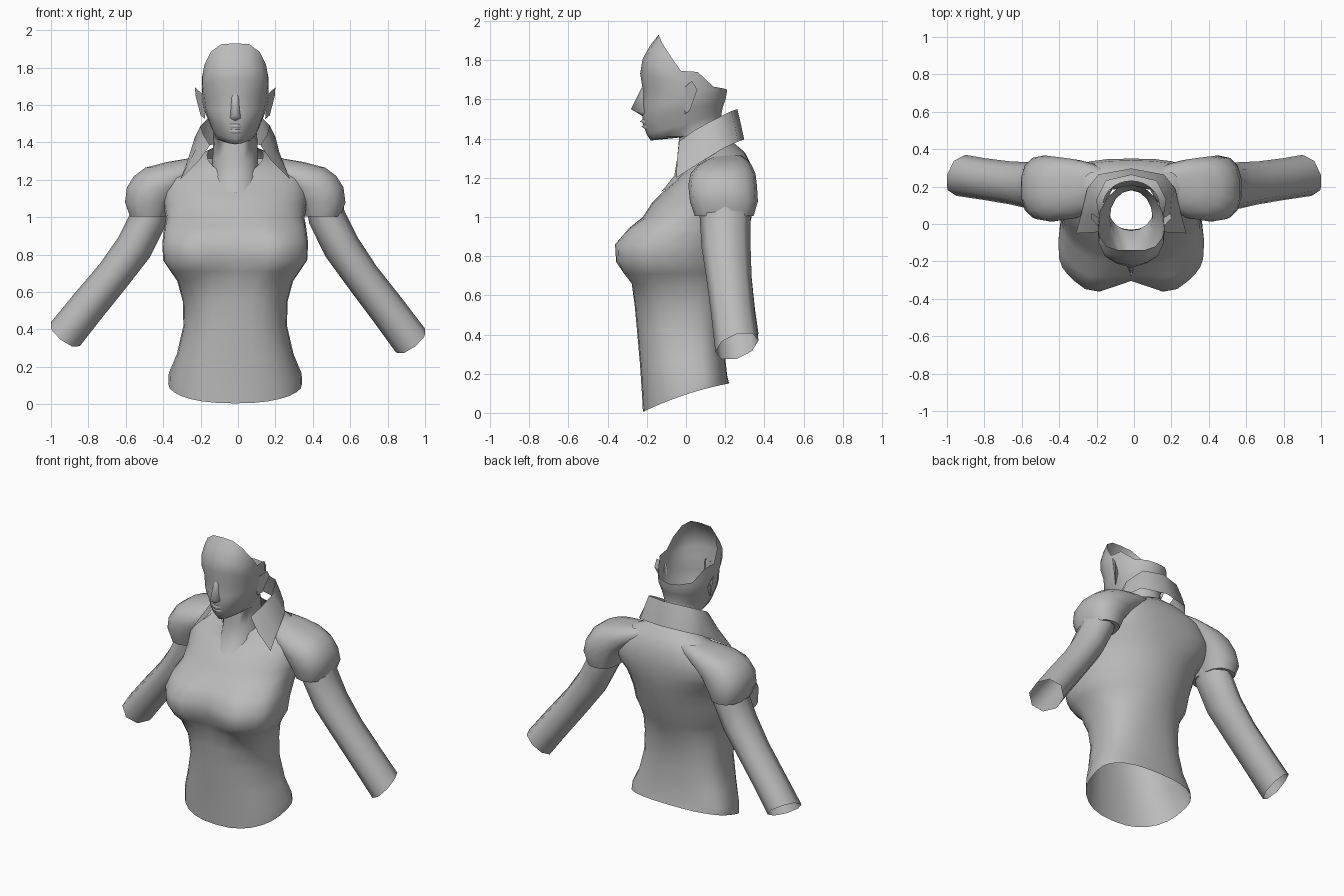
import bpy, bmesh
from math import sin, cos, pi, exp, radians
from mathutils import Vector

grey = bpy.data.materials.new("plain_grey")
grey.diffuse_color = (0.5, 0.5, 0.5, 1)
CX = -0.015  # body axis


def finish(name, verts, faces, angle=60):
    me = bpy.data.meshes.new(name)
    bm = bmesh.new()
    vs = [bm.verts.new(v) for v in verts]
    for f in faces:
        bm.faces.new([vs[i] for i in f])
    bmesh.ops.remove_doubles(bm, verts=bm.verts, dist=0.0005)
    bmesh.ops.recalc_face_normals(bm, faces=bm.faces)
    bm.to_mesh(me)
    bm.free()
    me.materials.append(grey)
    ob = bpy.data.objects.new(name, me)
    bpy.context.collection.objects.link(ob)
    bpy.ops.object.select_all(action='DESELECT')
    ob.select_set(True)
    bpy.context.view_layer.objects.active = ob
    bpy.ops.object.shade_smooth_by_angle(angle=radians(angle))
    return ob


def skin(name, rows, closed=True, angle=60):
    n = len(rows[0])
    faces = []
    for r in range(len(rows) - 1):
        for i in range(n if closed else n - 1):
            j = (i + 1) % n
            faces.append((r * n + i, r * n + j, r * n + n + j, r * n + n + i))
    return finish(name, [v for row in rows for v in row], faces, angle)


def spow(v, p):
    return (1 if v >= 0 else -1) * abs(v) ** p


def ring(zf, zb, hw, f, b, yc=None, p=1.0, n=16, cx=CX, lift=0.0, pb=None, bow=0.0):
    """Oval from front y f to back y b; height runs from zf in front to zb behind."""
    yc = (f + b) / 2 if yc is None else yc
    out = []
    for i in range(n):
        a = 2 * pi * i / n
        e = p if cos(a) > 0 or pb is None else pb
        c, s = spow(cos(a), e), spow(sin(a), e)
        y = yc + abs(c) * ((f if c > 0 else b) - yc)
        t = (y - f) / (b - f)
        t += bow * t * (1 - t)
        out.append(Vector((cx + hw * s, y, zf + (zb - zf) * t + lift * s * s)))
    return out


# torso: front z, back z, half width, front y, back y, widest y, front / back squareness, side lift
torso_rows = [
    (.005, .15, .358, -.22, .22, .05, .85, .8, 0), (.10, .19, .355, -.225, .21, .05, .85, .8, 0),
    (.25, .28, .312, -.235, .20, .03, .8, .8, 0), (.42, .42, .277, -.25, .19, .02, .8, .8, 0),
    (.55, .55, .28, -.262, .20, 0, .75, .85, 0), (.66, .66, .31, -.275, .23, -.05, .65, .95, 0),
    (.71, .71, .345, -.282, .25, -.08, .6, 1, 0), (.77, .77, .385, -.295, .27, -.10, .55, 1, 0),
    (.86, .86, .39, -.30, .30, -.09, .55, 1, 0), (.945, .94, .38, -.272, .32, -.02, .65, .95, 0),
    (1.0, 1.0, .37, -.22, .335, .04, .85, .9, 0),
    (1.07, 1.07, .385, -.175, .345, .12, .9, .8, 0), (1.13, 1.15, .40, -.115, .35, .16, .9, .75, 0),
    (1.18, 1.25, .38, -.06, .34, .17, .9, .8, .02), (1.21, 1.33, .28, -.03, .30, .15, 1, 1, .02),
    (1.23, 1.39, .15, -.03, .23, .1, 1, 1, .02)]
rows = []
for zf, zb, hw, f, b, yc, p, pb, lift in torso_rows:
    r = ring(zf, zb, hw, f, b, yc, p, 28, CX, lift, pb, .45 if zf < .2 else 0)
    for v in r:  # bust volume
        if v.y < yc:
            v.y -= .07 * exp(-((abs(v.x - CX) - .2) / .12) ** 2 - ((v.z - .815) / .13) ** 4)
    rows.append(r)
skin("torso", rows, angle=80)

# puffed shoulder sleeves and arms, both sides
puff = [(1.005, .40, .54, .07, .32), (1.005, .365, .565, .045, .345), (1.08, .335, .592, .02, .367),
        (1.16, .27, .582, .012, .362), (1.22, .19, .545, .022, .355), (1.265, .12, .485, .06, .335),
        (1.295, .10, .37, .11, .31), (1.315, .10, .25, .16, .28)]
arm = [(.46, .20, 1.09, .13, .10), (.475, .20, 1.0, .13, .10), (.555, .205, .84, .125, .10),
       (.665, .22, .69, .115, .095), (.80, .24, .525, .112, .098), (.925, .26, .37, .11, .102)]
for side, label in ((-1, "left"), (1, "right")):
    rows = [ring(z, z, (x1 - x0) / 2, f, b, None, .8, 14, CX + side * (x0 + x1) / 2)
            for z, x0, x1, f, b in puff]
    skin("puff_sleeve_" + label, rows)
    rows = []
    for i, (x, y, z, ry, rn) in enumerate(arm):
        a, b = arm[max(i - 1, 0)], arm[min(i + 1, len(arm) - 1)]
        nrm = Vector((-(b[2] - a[2]), 0, b[0] - a[0])).normalized()
        along = Vector((b[0] - a[0], 0, b[2] - a[2])).normalized()
        drop = -.03 if side > 0 else .005
        k = max(0, (x - .55) / .375)
        row = []
        for j in range(8):
            t = 2 * pi * j / 8
            q = Vector((x, y + ry * sin(t), z + drop * k)) + nrm * rn * cos(t)
            if i == len(arm) - 1:  # slanted cuff
                q -= along * .35 * ry * sin(t)
                q.x = min(q.x, 1.0)
            row.append(Vector((side * q.x, q.y, q.z)))
        rows.append(row)
    skin("arm_" + label, rows)

# head and neck, open behind the hairline
rows = [ring(1.13, 1.28, .12, -.125, .20, p=1.15), ring(1.21, 1.31, .125, -.06, .20),
        ring(1.30, 1.36, .12, -.045, .19), ring(1.405, 1.44, .118, -.035, .18),
        ring(1.39, 1.50, .115, -.18, .18, .03, 1.2, pb=1), ring(1.42, 1.53, .13, -.20, .182, .02, 1.15, pb=1),
        ring(1.475, 1.56, .145, -.22, .188, .01, 1.08, pb=1), ring(1.52, 1.58, .158, -.222, .195, 0),
        ring(1.57, 1.605, .17, -.228, .203, 0), ring(1.655, 1.635, .178, -.222, .208, -.01)]
for r in rows[-2:]:
    for k in (1, -1):  # eye hollows
        r[k].y += .01
edge = [(0, -.14, 1.93), (.075, -.138, 1.925), (.13, -.12, 1.885), (.165, -.075, 1.815),
        (.178, -.025, 1.745), (.17, .06, 1.74), (.13, .14, 1.665), (.07, .195, 1.655), (0, .21, 1.65)]
rim = [Vector(e) for e in edge] + [Vector((-x, y, z)) for x, y, z in edge[-2:0:-1]]
base = rows[-1]
for s in (.28, .55, .8, 1):
    row = []
    for i in range(16):
        v = base[i].lerp(rim[i] + Vector((CX, 0, 0)), s)
        front = max(0, cos(2 * pi * i / 16))
        v.y -= .045 * sin(pi * s) * front
        v.x += .03 * sin(pi * s) * sin(2 * pi * i / 16) * front
        row.append(v)
    rows.append(row)
skin("head_and_neck", rows, angle=75)

# nose
nose = [(0, -.226, 1.66), (0, -.281, 1.55), (0, -.222, 1.515), (.03, -.212, 1.53),
        (-.03, -.212, 1.53), (.02, -.21, 1.65), (-.02, -.21, 1.65)]
finish("nose", [(x + CX, y, z) for x, y, z in nose],
       [(0, 1, 5), (5, 1, 3), (3, 1, 2), (0, 6, 1), (6, 4, 1), (4, 2, 1)], 120)

# lips: two slim bands
for label, z, y in (("upper_lip", 1.488, -.216), ("lower_lip", 1.462, -.209)):
    rows = [[Vector((CX + w * k, y + dy * (1 - k * k) + .02 * k * k, z + dz)) for k in (-1, -.5, 0, .5, 1)]
            for w, dy, dz in ((.04, 0, .014), (.045, -.018, 0), (.04, 0, -.014))]
    skin(label, rows, False, 120)

# ears
ear = [(.172, -.015, 1.655), (.215, .03, 1.695), (.212, .058, 1.65), (.185, .02, 1.545),
       (.160, -.005, 1.525), (.168, .03, 1.60)]
for s, label in ((-1, "left"), (1, "right")):
    finish("ear_" + label, [(s * x + CX, y, z) for x, y, z in ear],
           [(0, 1, 2, 3, 4), (1, 0, 5), (2, 1, 5), (3, 2, 5), (4, 3, 5)], 30)

# collar band with pointed front wings
top = [(.135, -.035, 1.385), (.17, .04, 1.44), (.185, .13, 1.49), (.135, .23, 1.54), (0, .262, 1.55)]
mid = [(.195, -.045, 1.30), (.205, .04, 1.375), (.215, .15, 1.43), (.155, .25, 1.465), (0, .28, 1.475)]
low = [(.295, -.05, 1.20), (.265, .06, 1.27), (.235, .19, 1.35), (.175, .265, 1.385), (0, .297, 1.395)]
rows = [[Vector((x + CX, y, z)) for x, y, z in half] +
        [Vector((CX - x, y, z)) for x, y, z in half[-2::-1]] for half in (top, mid, low)]
skin("collar", rows, False)
